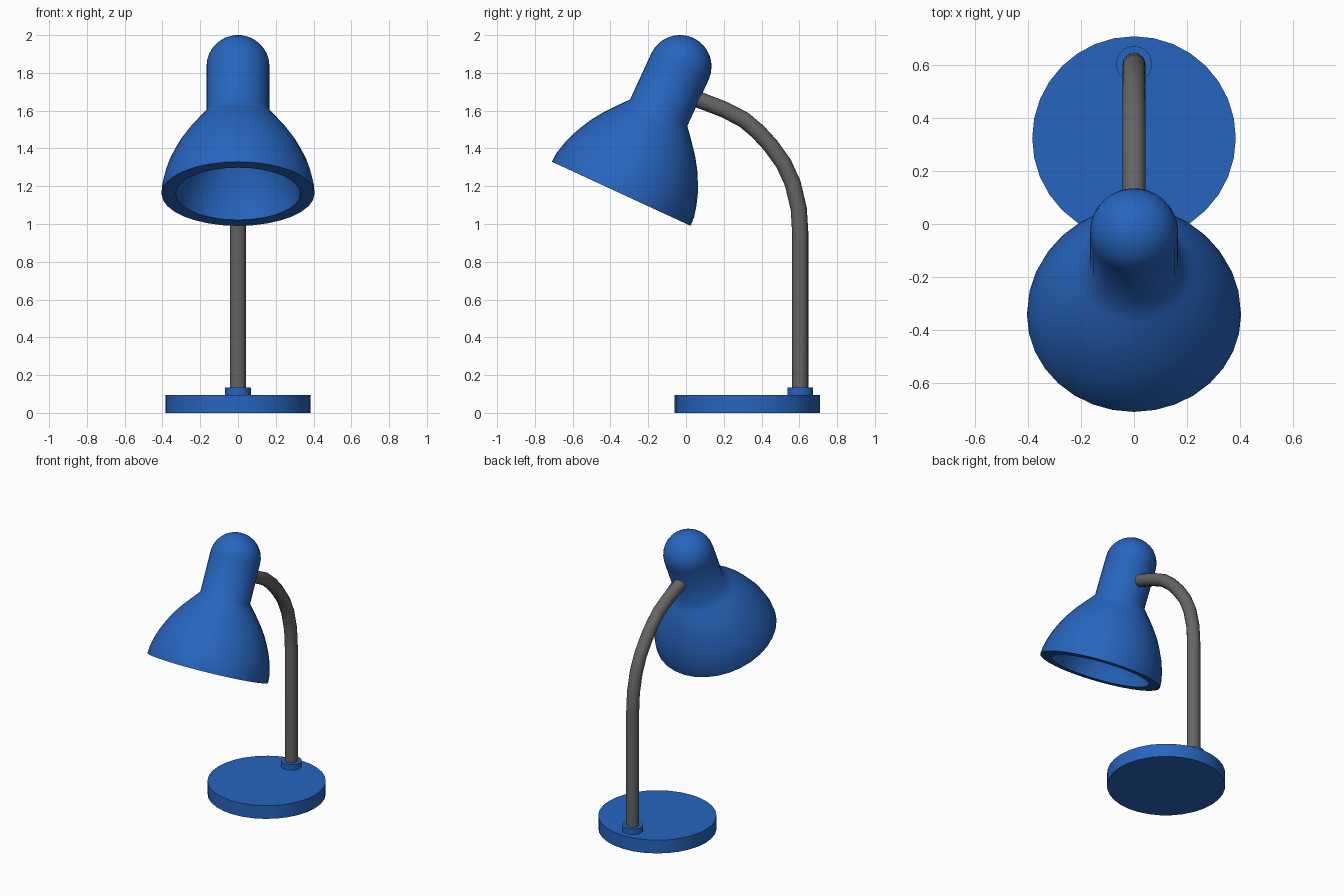
import bpy, bmesh, math
from mathutils import Matrix

if "Cube" in bpy.data.objects:
    bpy.data.objects.remove(bpy.data.objects["Cube"])

blue = bpy.data.materials.new("blue_paint")
blue.diffuse_color = (0.02, 0.13, 0.52, 1)
blue.use_nodes = True
blue.node_tree.nodes["Principled BSDF"].inputs["Base Color"].default_value = blue.diffuse_color


def lathe(name, profile, location, tilt=0.0, steps=32):
    """Spin a (radius, height) profile that starts and ends on the axis."""
    bm = bmesh.new()
    verts = [bm.verts.new((r, 0, z)) for r, z in profile]
    edges = [bm.edges.new(pair) for pair in zip(verts, verts[1:])]
    bmesh.ops.spin(bm, geom=verts + edges, cent=(0, 0, 0), axis=(0, 0, 1),
                   angle=math.tau, steps=steps, use_duplicate=False)
    bmesh.ops.remove_doubles(bm, verts=bm.verts, dist=1e-4)
    bmesh.ops.recalc_face_normals(bm, faces=bm.faces)
    bm.transform(Matrix.Translation(location) @ Matrix.Rotation(tilt, 4, 'X'))
    mesh = bpy.data.meshes.new(name)
    bm.to_mesh(mesh)
    bm.free()
    mesh.materials.append(blue)
    obj = bpy.data.objects.new(name, mesh)
    bpy.context.collection.objects.link(obj)
    smooth(obj)
    return obj


def smooth(obj):
    bpy.ops.object.select_all(action='DESELECT')
    obj.select_set(True)
    bpy.context.view_layer.objects.active = obj
    bpy.ops.object.shade_smooth_by_angle(angle=math.radians(40))


def dome(radius, centre, n=8):
    """Quarter arc from the equator up to the pole."""
    return [(radius * math.cos(i * math.pi / 2 / n),
             centre + radius * math.sin(i * math.pi / 2 / n)) for i in range(n + 1)]


# Base disc and the collar holding the stem
lathe("base", [(0, 0), (0.385, 0), (0.385, 0.095), (0, 0.095)], (0, 0.325, 0))
lathe("collar", [(0, 0.08), (0.068, 0.08), (0.068, 0.135), (0, 0.135)], (0, 0.605, 0))

# Bell shade with domed neck: outside up to the pole, inside back down to the rim
outer = [(0.405, 0), (0.402, 0.05), (0.388, 0.11), (0.368, 0.17), (0.343, 0.225),
         (0.31, 0.288), (0.268, 0.35), (0.22, 0.41), (0.167, 0.473)] + dome(0.167, 0.742)
inner = [(0.33, 0), (0.322, 0.05), (0.308, 0.1), (0.275, 0.185),
         (0.21, 0.295), (0.155, 0.365), (0.095, 0.44)] + dome(0.095, 0.742)
lathe("lamp_shade", outer[::-1] + inner, (0, -0.343, 1.16), -math.radians(24.8))

# Bent stem, swept as a round tube from the base into the neck
path = [(0.605, 0.05), (0.605, 0.95), (0.597, 1.08), (0.565, 1.215), (0.517, 1.32),
        (0.449, 1.415), (0.38, 1.49), (0.305, 1.553), (0.2, 1.607), (0.08, 1.653),
        (0.025, 1.675)]
curve = bpy.data.curves.new("stem", 'CURVE')
curve.dimensions = '3D'
curve.bevel_depth = 0.043
curve.bevel_resolution = 6
curve.use_fill_caps = True
spline = curve.splines.new('POLY')
spline.points.add(len(path) - 1)
for point, (y, z) in zip(spline.points, path):
    point.co = (0, y, z, 1)
stem = bpy.data.objects.new("stem", curve)
bpy.context.collection.objects.link(stem)
bpy.ops.object.select_all(action='DESELECT')
stem.select_set(True)
bpy.context.view_layer.objects.active = stem
bpy.ops.object.convert(target='MESH')
smooth(bpy.context.object)
grey = bpy.data.materials.new("grey_metal")
grey.diffuse_color = (0.13, 0.13, 0.13, 1)
grey.use_nodes = True
grey.node_tree.nodes["Principled BSDF"].inputs["Base Color"].default_value = grey.diffuse_color
bpy.context.object.data.materials.clear()
bpy.context.object.data.materials.append(grey)
